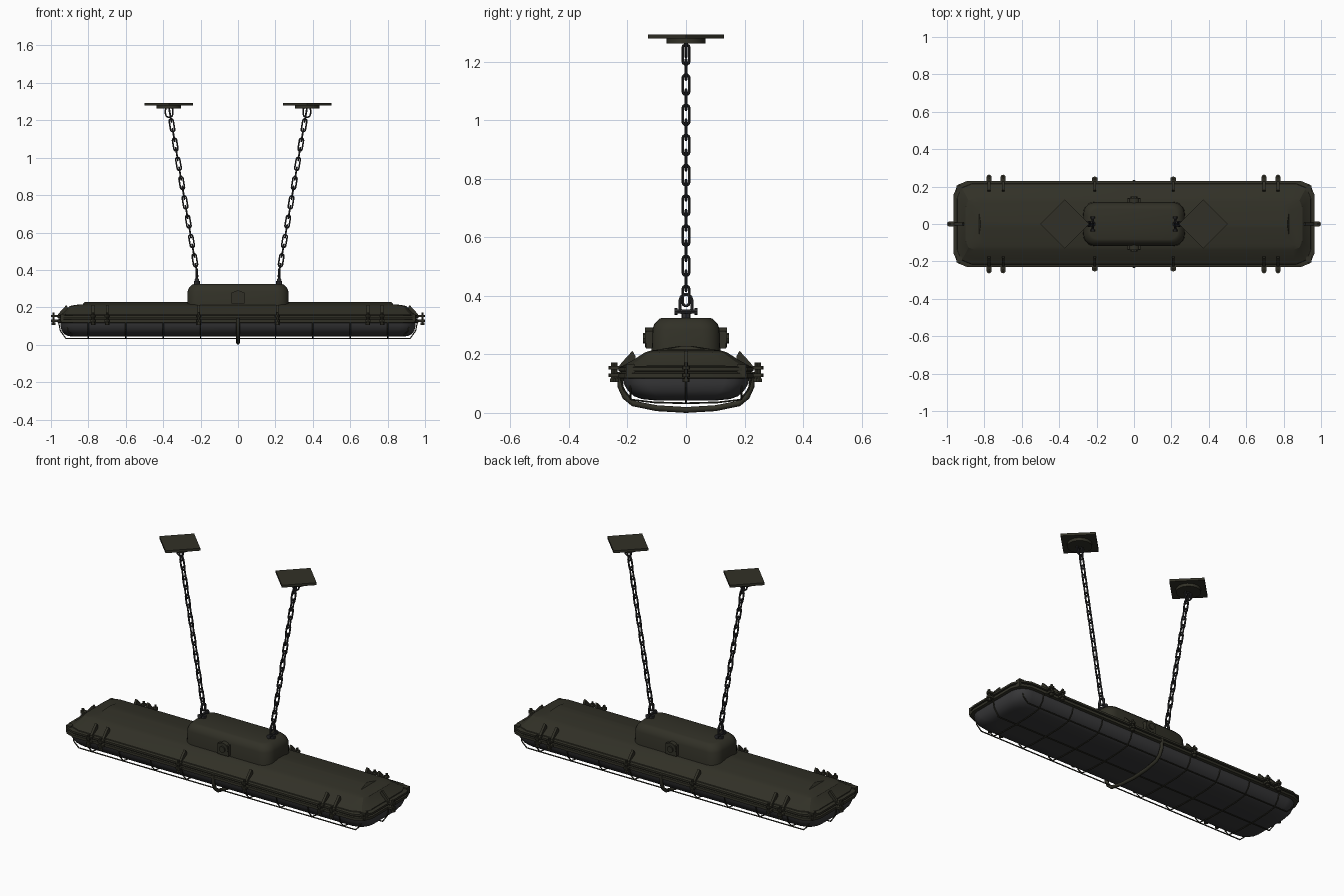
import bpy, bmesh, math
from mathutils import Vector, Matrix

if "Cube" in bpy.data.objects:
    bpy.data.objects.remove(bpy.data.objects["Cube"])


def material(name, rgb):
    m = bpy.data.materials.new(name)
    m.use_nodes = True
    m.diffuse_color = (*rgb, 1)
    m.node_tree.nodes["Principled BSDF"].inputs["Base Color"].default_value = (*rgb, 1)
    return m


OLIVE = material("olive paint", (0.031, 0.030, 0.020))
GLASS = material("dark grey diffuser", (0.040, 0.040, 0.042))
STEEL = material("dark chain steel", (0.026, 0.026, 0.028))


def finish(name, bm, mat, angle=35):
    bmesh.ops.recalc_face_normals(bm, faces=bm.faces)
    me = bpy.data.meshes.new(name)
    bm.to_mesh(me)
    bm.free()
    me.materials.append(mat)
    ob = bpy.data.objects.new(name, me)
    bpy.context.collection.objects.link(ob)
    bpy.ops.object.select_all(action="DESELECT")
    ob.select_set(True)
    bpy.context.view_layer.objects.active = ob
    bpy.ops.object.shade_smooth_by_angle(angle=math.radians(angle))
    return ob


def outline(hx, hy, corner, z, segs):
    """Rounded rectangle; one segment gives a chamfered corner."""
    c = min(corner, hx * 0.98, hy * 0.98)
    pts = []
    for q, (sx, sy) in enumerate([(1, 1), (-1, 1), (-1, -1), (1, -1)]):
        for i in range(segs + 1):
            a = (q + i / segs) * math.pi / 2
            pts.append((sx * (hx - c) + c * math.cos(a), sy * (hy - c) + c * math.sin(a), z))
    return pts


def loft(name, rings, mat, segs=4, angle=35):
    """Stack of (half x, half y, corner, z) outlines, capped at both ends."""
    bm = bmesh.new()
    loops = [[bm.verts.new(p) for p in outline(*r, segs)] for r in rings]
    for a, b in zip(loops, loops[1:]):
        for i in range(len(a)):
            j = (i + 1) % len(a)
            bm.faces.new((a[i], a[j], b[j], b[i]))
    bm.faces.new(loops[0])
    bm.faces.new(loops[-1])
    return finish(name, bm, mat, angle)


def tube(name, paths, radius, mat, cyclic=False, sides=2):
    """Round wires through lists of points, joined in one mesh."""
    cu = bpy.data.curves.new(name, "CURVE")
    cu.dimensions = "3D"
    cu.bevel_depth = radius
    cu.bevel_resolution = sides - 1
    cu.use_fill_caps = True
    for path in paths:
        sp = cu.splines.new("POLY")
        sp.points.add(len(path) - 1)
        for p, co in zip(sp.points, path):
            p.co = (*co, 1)
        sp.use_cyclic_u = cyclic
    tmp = bpy.data.objects.new(name + "_path", cu)
    bpy.context.collection.objects.link(tmp)
    me = bpy.data.meshes.new_from_object(tmp.evaluated_get(bpy.context.evaluated_depsgraph_get()))
    bpy.data.objects.remove(tmp)
    bm = bmesh.new()
    bm.from_mesh(me)
    bpy.data.meshes.remove(me)
    return finish(name, bm, mat, 50)


def add_box(bm, lo, hi):
    lo, hi = Vector(lo), Vector(hi)
    m = Matrix.Translation((lo + hi) / 2) @ Matrix.Diagonal((*(hi - lo), 1))
    bmesh.ops.create_cube(bm, size=1, matrix=m)


def add_cyl(bm, centre, r, depth, axis="Z", sides=8):
    turn = {"Z": Matrix(), "Y": Matrix.Rotation(math.pi / 2, 4, "X"),
            "X": Matrix.Rotation(math.pi / 2, 4, "Y")}[axis]
    bmesh.ops.create_cone(bm, cap_ends=True, segments=sides, radius1=r, radius2=r,
                          depth=depth, matrix=Matrix.Translation(centre) @ turn)


# Lamp body: sloping cover, clamping rim, diffuser
loft("cover", [(0.95, 0.222, 0.08, 0.145), (0.945, 0.215, 0.08, 0.162), (0.925, 0.185, 0.07, 0.178),
               (0.90, 0.14, 0.05, 0.207), (0.87, 0.12, 0.04, 0.213), (0.83, 0.10, 0.03, 0.216),
               (0.82, 0.02, 0.01, 0.229)], OLIVE, 2, 20)
loft("rim", [(0.955, 0.222, 0.075, 0.117), (0.965, 0.231, 0.075, 0.12), (0.965, 0.231, 0.075, 0.135),
             (0.955, 0.222, 0.075, 0.137), (0.955, 0.222, 0.075, 0.142), (0.965, 0.231, 0.075, 0.144),
             (0.965, 0.231, 0.075, 0.155), (0.955, 0.222, 0.075, 0.158)], OLIVE, 2)
loft("diffuser", [(0.95, 0.217, 0.08, 0.125), (0.949, 0.213, 0.08, 0.10), (0.943, 0.198, 0.08, 0.075),
                  (0.93, 0.178, 0.08, 0.057), (0.91, 0.15, 0.08, 0.047), (0.88, 0.11, 0.06, 0.043)],
     GLASS, 4, 60)

# Junction housing on top
loft("housing", [(0.272, 0.118, 0.06, 0.195), (0.27, 0.115, 0.06, 0.285), (0.262, 0.108, 0.06, 0.305),
                 (0.245, 0.092, 0.05, 0.321), (0.235, 0.082, 0.045, 0.325)], OLIVE, 5, 40)
bm = bmesh.new()
for s in (-1, 1):
    add_box(bm, (-0.034, s * 0.125 - 0.012, 0.22), (0.034, s * 0.125 + 0.012, 0.28))
    add_cyl(bm, (0, s * 0.126, 0.257), 0.034, 0.028, "Y", 12)
    add_cyl(bm, (0, s * 0.14, 0.255), 0.018, 0.014, "Y", 8)
finish("cable_entries", bm, OLIVE)


# Clamps round the rim: pointed fin, lug and bolt, built facing +x and turned
def clamp(bm, x, y, turn, reach):
    part = bmesh.new()
    fin = [(-0.055, 0.195), (-0.045, 0.212), (-0.02, 0.185), (0.0, 0.162), (0.0, 0.14), (-0.055, 0.14)]
    sides = [[part.verts.new((px, w, pz)) for px, pz in fin] for w in (-0.007, 0.007)]
    for i in range(len(fin)):
        j = (i + 1) % len(fin)
        part.faces.new((sides[0][i], sides[0][j], sides[1][j], sides[1][i]))
    for f in sides:
        part.faces.new(f)
    for z in (0.122, 0.148):
        add_box(part, (-0.015, -0.014, z), (reach * 0.75, 0.014, z + 0.012))
        add_cyl(part, (reach - 0.014, 0, z + 0.006), 0.014, 0.012)
    add_cyl(part, (reach - 0.014, 0, 0.14), 0.007, 0.066, sides=6)
    add_cyl(part, (reach - 0.014, 0, 0.112), 0.012, 0.012, sides=6)
    part.transform(Matrix.Translation((x, y, 0)) @ Matrix.Rotation(turn, 4, "Z"))
    tmp = bpy.data.meshes.new("clamp_part")
    part.to_mesh(tmp)
    part.free()
    bm.from_mesh(tmp)
    bpy.data.meshes.remove(tmp)


bm = bmesh.new()
for s in (-1, 1):
    for x in (-0.775, -0.7, -0.21, 0.21, 0.695, 0.77):
        clamp(bm, x, s * 0.228, s * math.pi / 2, 0.036 if abs(x) > 0.5 else 0.026)
    clamp(bm, s * 0.963, 0, 0 if s > 0 else math.pi, 0.037)
    for t in (-1, 1):
        add_box(bm, (s * 0.935 - 0.015, t * 0.19 - 0.015, 0.125), (s * 0.935 + 0.015, t * 0.19 + 0.015, 0.165))
finish("rim_clamps", bm, OLIVE)

# Wire guard below the diffuser and the broad middle strap
half = [(0.226, 0.125), (0.214, 0.08), (0.185, 0.045), (0.11, 0.036)]
section = half + [(0, 0.033)] + [(-y, z) for y, z in reversed(half)]
wires = [[(i * 0.2, y, z) for y, z in section] for i in range(-4, 5) if i]
for y, z in ((-0.19, 0.047), (0, 0.033), (0.19, 0.047)):
    e = 0.96 if y == 0 else 0.92
    wires.append([(-e, y, 0.125), (-e + 0.01, y, 0.075), (-e + 0.04, y, z),
                  (e - 0.04, y, z), (e - 0.01, y, 0.075), (e, y, 0.125)])
tube("wire_guard", wires, 0.0035, OLIVE)
side = [(0.226, 0.14), (0.224, 0.09), (0.208, 0.055), (0.18, 0.032), (0.1, 0.016)]
tube("middle_strap", [[(0, y, z) for y, z in side] + [(0, 0, 0.01)]
                      + [(0, -y, z) for y, z in reversed(side)]], 0.01, OLIVE, sides=3)


# Hanging chains and ceiling plates
def link(centre, along, across, length, width):
    """Closed stadium path for one chain link."""
    r, pts = width / 2, []
    for end in (1, -1):
        for i in range(6):
            a = math.pi * i / 5
            pts.append(centre + along * end * (length / 2 - r + r * math.sin(a))
                       + across * end * r * math.cos(a))
    return pts


COUNT = 17
for s, tag in ((1, "left"), (-1, "right")):
    low, high = Vector((s * 0.222, 0, 0.40)), Vector((s * 0.362, 0, 1.225))
    along = (high - low).normalized()
    flat, side_on = Vector((0, 1, 0)), along.cross(Vector((0, 1, 0)))
    links = [link(low.lerp(high, i / (COUNT - 1)), along, side_on if i % 2 else flat, 0.07, 0.022)
             for i in range(COUNT)]
    tube("chain_" + tag, links, 0.0048, STEEL, cyclic=True)
    # Eye bolt on the housing
    up = Vector((0, 0, 1))
    tube("eye_" + tag, [link(Vector((s * 0.22, 0, 0.37)), up, flat, 0.07, 0.04)], 0.006, STEEL, True)
    bm = bmesh.new()
    add_cyl(bm, (s * 0.22, 0, 0.33), 0.016, 0.02)
    add_cyl(bm, (s * 0.22, 0, 0.346), 0.007, 0.075, "Y")
    for t in (-1, 1):
        add_cyl(bm, (s * 0.22, t * 0.034, 0.346), 0.012, 0.01, "Y")
    finish("eye_mount_" + tag, bm, STEEL)
    # Diamond plate, round boss and hook
    bm = bmesh.new()
    spot = Matrix.Translation((s * 0.37, 0, 1.286)) @ Matrix.Rotation(math.pi / 4, 4, "Z")
    bmesh.ops.create_cube(bm, size=1, matrix=spot @ Matrix.Diagonal((0.184, 0.184, 0.014, 1)))
    add_cyl(bm, (s * 0.37, 0, 1.271), 0.066, 0.018, sides=16)
    finish("ceiling_plate_" + tag, bm, OLIVE)
    tube("hook_" + tag, [link(Vector((s * 0.368, 0, 1.245)), up, Vector((1, 0, 0)), 0.06, 0.04)],
         0.005, STEEL, True)
